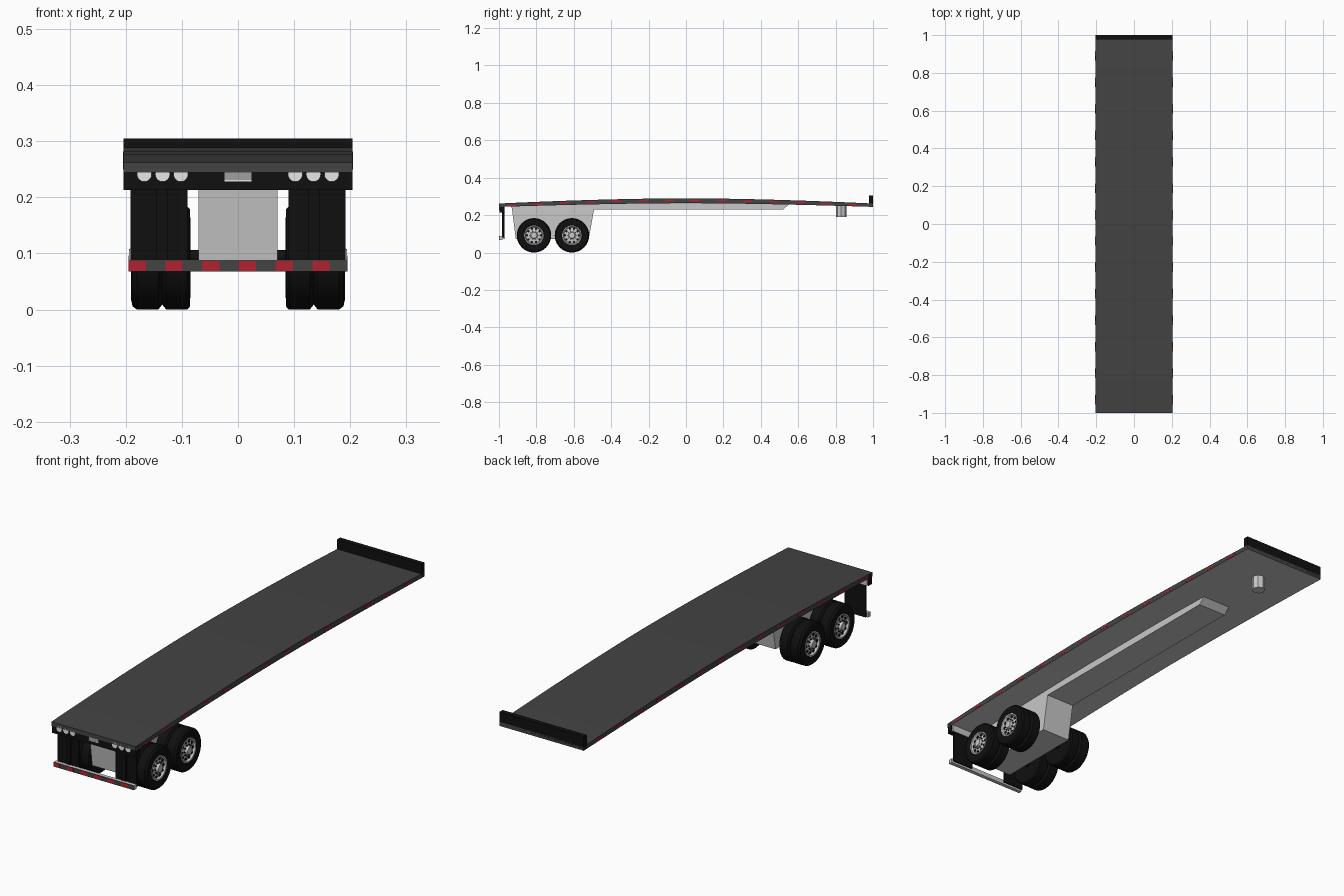
import bpy, bmesh, math
from mathutils import Matrix, Vector

if "Cube" in bpy.data.objects:
    bpy.data.objects.remove(bpy.data.objects["Cube"])


def mat(name, r, g, b):
    m = bpy.data.materials.new(name)
    m.diffuse_color = (r, g, b, 1)
    m.use_nodes = True
    m.node_tree.nodes["Principled BSDF"].inputs["Base Color"].default_value = m.diffuse_color
    return m


BLACK = mat("black", 0.005, 0.005, 0.005)
DARK = mat("dark_grey", 0.056, 0.056, 0.056)
LIGHT = mat("light_grey", 0.58, 0.58, 0.58)
RED = mat("red", 0.45, 0.016, 0.03)
WHITE = mat("lamp_white", 0.82, 0.82, 0.82)
PLATE = mat("plate_grey", 0.35, 0.35, 0.35)


def finish(bm, name, *mats):
    bmesh.ops.recalc_face_normals(bm, faces=bm.faces)
    me = bpy.data.meshes.new(name)
    bm.to_mesh(me)
    bm.free()
    for m in mats:
        me.materials.append(m)
    ob = bpy.data.objects.new(name, me)
    bpy.context.collection.objects.link(ob)
    return ob


def smooth(ob, angle=35):
    bpy.ops.object.select_all(action='DESELECT')
    ob.select_set(True)
    bpy.context.view_layer.objects.active = ob
    bpy.ops.object.shade_smooth_by_angle(angle=math.radians(angle))


def box(name, lo, hi, m):
    bm = bmesh.new()
    bmesh.ops.create_cube(bm, size=1)
    for v in bm.verts:
        v.co = Vector([(a + b) / 2 + c * (b - a) for a, b, c in zip(lo, hi, v.co)])
    return finish(bm, name, m)


def extrude_yz(name, pts, half, *mats):
    """Side profile (y, z) extruded across the width."""
    bm = bmesh.new()
    f = bm.faces.new([bm.verts.new((-half, y, z)) for y, z in pts])
    r = bmesh.ops.extrude_face_region(bm, geom=[f])
    bmesh.ops.translate(bm, vec=(2 * half, 0, 0),
                        verts=[v for v in r['geom'] if isinstance(v, bmesh.types.BMVert)])
    return finish(bm, name, *mats)


def disc(bm, radius, depth, centre, axis, seg):
    rot = Matrix.Rotation(math.pi / 2, 4, axis) if axis != 'Z' else Matrix()
    bmesh.ops.create_cone(bm, cap_ends=True, segments=seg, radius1=radius, radius2=radius,
                          depth=depth, matrix=Matrix.Translation(centre) @ rot)


def lathe(name, prof, side, y, z, m, seg=32):
    """Profile of (x, radius) turned around a wheel axis."""
    bm = bmesh.new()
    vs = [bm.verts.new((side * x, y, z + r)) for x, r in prof]
    es = [bm.edges.new(p) for p in zip(vs, vs[1:])]
    bmesh.ops.spin(bm, geom=vs + es, cent=(0, y, z), axis=(1, 0, 0), angle=2 * math.pi,
                   steps=seg, use_duplicate=False)
    bmesh.ops.remove_doubles(bm, verts=bm.verts, dist=1e-5)
    ob = finish(bm, name, m)
    smooth(ob)
    return ob


# Arched deck: dark on top and edges, light grey underneath
def top_z(y):
    return 0.290 - 0.028 * abs(y) ** 1.7


ys = [-1 + i / 6 for i in range(13)]
W = 0.2045
deck = extrude_yz("deck", [(y, top_z(y)) for y in ys] +
                  [(y, top_z(y) - 0.018 - 0.008 * (1 - y * y)) for y in reversed(ys)],
                  W, DARK, LIGHT)
for p in deck.data.polygons:
    p.material_index = 1 if p.normal.z < -0.5 else 0

# Headboard
box("headboard", (-W, 0.978, 0.248), (W, 1.0, 0.305), BLACK)

# Reflective tape along both deck edges
for s in (-1, 1):
    for i in range(14):
        y = -0.93 + i * 0.14
        z = top_z(y) - 0.012
        x0, x1 = sorted((s * (W - 0.002), s * (W + 0.0008)))
        box("side_tape", (x0, y - 0.025, z - 0.004), (x1, y + 0.025, z + 0.004), RED)

# Main frame: narrow spine and deep rear suspension box
extrude_yz("spine_beam", [(-0.93, 0.262), (-0.93, 0.23), (0.52, 0.23), (0.555, 0.262)],
           0.07, LIGHT)
extrude_yz("suspension_box", [(-0.935, 0.255), (-0.93, 0.23), (-0.91, 0.072),
                              (-0.52, 0.072), (-0.492, 0.23), (-0.492, 0.255)], 0.07, LIGHT)

# Coupling post under the far end
bm = bmesh.new()
disc(bm, 0.028, 0.07, (0, 0.83, 0.225), 'Z', 8)
finish(bm, "coupling_post", LIGHT)

# Rear panel with lamps and plate
box("rear_panel", (-W, -0.997, 0.213), (W, -0.972, 0.261), BLACK)
box("rear_panel_backing", (-W + 0.004, -0.972, 0.215), (W - 0.004, -0.967, 0.255), LIGHT)
bm = bmesh.new()
for s in (-1, 1):
    for x in (0.102, 0.1345, 0.167):
        disc(bm, 0.0132, 0.006, (s * x, -0.997, 0.241), 'X', 20)
finish(bm, "rear_lamps", WHITE)
box("rear_plate", (-0.024, -0.9985, 0.228), (0.024, -0.995, 0.253), PLATE)
for z in (0.229, 0.2505):
    box("plate_border", (-0.024, -0.9992, z - 0.001), (0.024, -0.995, z + 0.0015), WHITE)

# Striped bumper bar
box("bumper_bar", (-0.195, -0.997, 0.068), (0.195, -0.982, 0.088), LIGHT)
box("bumper_face", (-0.195, -0.999, 0.068), (0.195, -0.997, 0.0875), DARK)
for i in range(6):
    x = -0.195 + i * 0.0655
    box("bumper_stripe", (x, -1.0, 0.069), (x + 0.031, -0.998, 0.087), RED)

# Wheels, flaps and bumper hangers on both sides
TYRE = [(0.088, 0), (0.088, 0.05), (0.085, 0.07), (0.086, 0.087), (0.091, 0.092),
        (0.128, 0.092), (0.135, 0.083), (0.142, 0.092), (0.18, 0.092), (0.188, 0.086),
        (0.191, 0.072), (0.187, 0.054), (0.172, 0.051)]
RIM = [(0.172, 0.053), (0.188, 0.0525), (0.188, 0.047), (0.179, 0.043), (0.182, 0.03),
       (0.182, 0.019), (0.194, 0.016), (0.195, 0)]
CZ = 0.092
for s in (-1, 1):
    lo, hi = sorted((s * 0.09, s * 0.192))
    box("mud_flap", (lo, -0.976, 0.072), (hi, -0.970, 0.25), BLACK)
    lo, hi = sorted((s * 0.125, s * 0.145))
    box("bumper_hanger", (lo, -0.985, 0.08), (hi, -0.974, 0.22), BLACK)
    for y in (-0.813, -0.61):
        lathe("dual_tyre", TYRE, s, y, CZ, BLACK)
        lathe("wheel_rim", RIM, s, y, CZ, LIGHT)
        holes, nuts = bmesh.new(), bmesh.new()
        for k in range(10):
            a = k * math.tau / 10
            c, d = math.cos(a), math.sin(a)
            disc(holes, 0.0062, 0.004, (s * 0.181, y + 0.037 * c, CZ + 0.037 * d), 'Y', 10)
            disc(nuts, 0.0025, 0.008, (s * 0.184, y + 0.0245 * c, CZ + 0.0245 * d), 'Y', 6)
        finish(holes, "rim_holes", BLACK)
        finish(nuts, "wheel_nuts", BLACK)

# Axles joining the wheel pairs
for y in (-0.813, -0.61):
    bm = bmesh.new()
    disc(bm, 0.014, 0.2, (0, y, CZ), 'Y', 12)
    finish(bm, "axle", BLACK)
